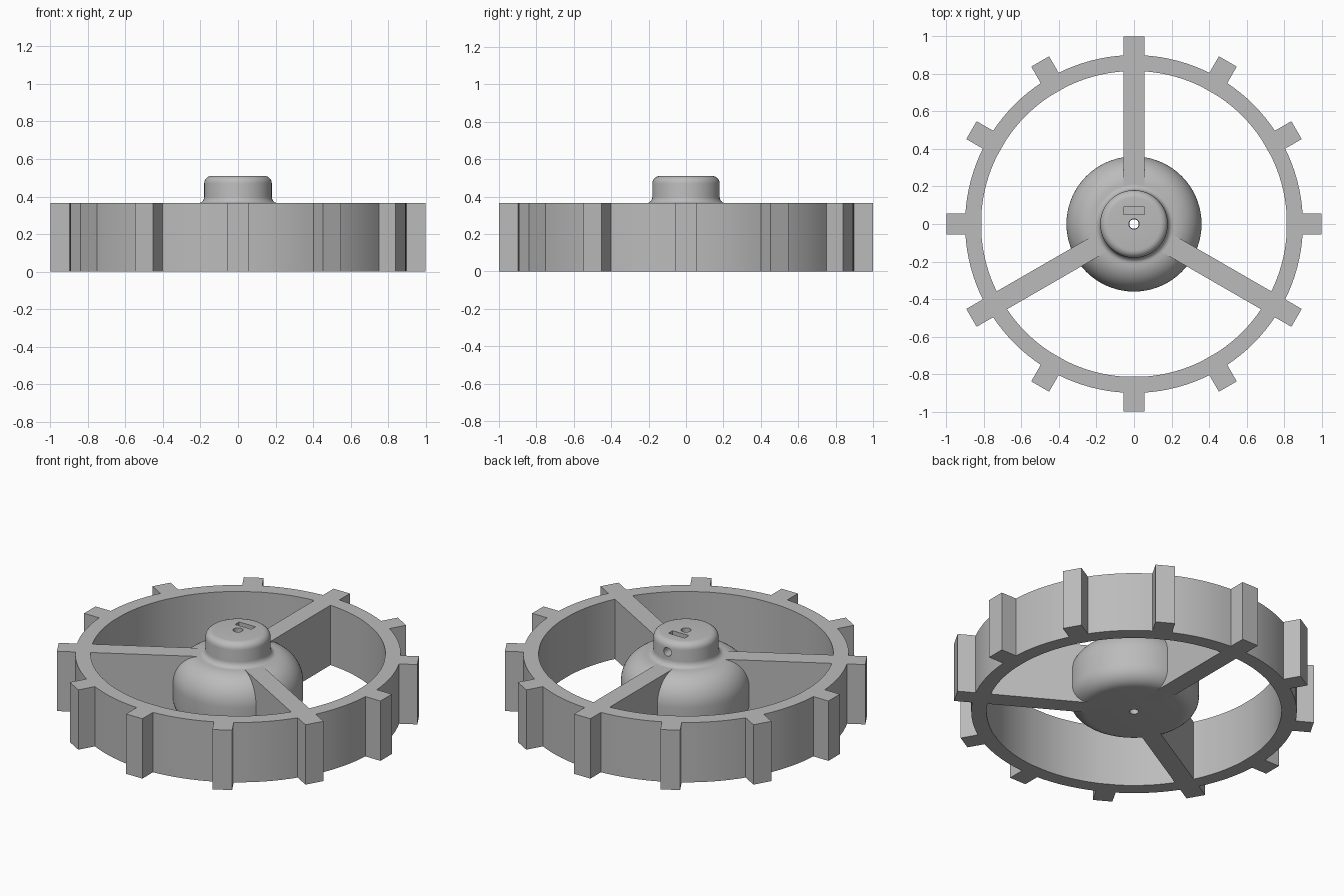
import bpy, bmesh
from math import sin, cos, asin, pi, radians
from mathutils import Matrix, Vector

cube = bpy.data.objects.get("Cube")
if cube:
    bpy.data.objects.remove(cube, do_unlink=True)

HEIGHT = 0.365          # rim, tread and spoke height
R_OUT, R_IN = 0.9, 0.815
HALF = 0.055            # half width of a tooth or spoke
TEETH = 12

grey = bpy.data.materials.new("grey plastic")
grey.use_nodes = True
grey.diffuse_color = (0.5, 0.5, 0.5, 1)
grey.node_tree.nodes["Principled BSDF"].inputs["Base Color"].default_value = (0.5, 0.5, 0.5, 1)


def finish(name, bm):
    bmesh.ops.recalc_face_normals(bm, faces=bm.faces)
    mesh = bpy.data.meshes.new(name)
    bm.to_mesh(mesh)
    bm.free()
    mesh.materials.append(grey)
    obj = bpy.data.objects.new(name, mesh)
    bpy.context.collection.objects.link(obj)
    return obj


def smooth(obj):
    bpy.ops.object.select_all(action='DESELECT')
    obj.select_set(True)
    bpy.context.view_layer.objects.active = obj
    bpy.ops.object.shade_smooth_by_angle(angle=radians(30))


def box(name, lo, hi):
    lo, hi = Vector(lo), Vector(hi)
    bm = bmesh.new()
    bmesh.ops.create_cube(bm, size=1)
    bmesh.ops.scale(bm, vec=hi - lo, verts=bm.verts)
    bmesh.ops.translate(bm, vec=(lo + hi) / 2, verts=bm.verts)
    return finish(name, bm)


def arc(cr, cz, rr, rz, start, end, steps):
    """Points of an elliptical arc in the (radius, height) plane."""
    angles = [radians(start + (end - start) * i / steps) for i in range(steps + 1)]
    return [(cr + rr * cos(a), cz + rz * sin(a)) for a in angles]


# Rim: a ring with one segment under each tooth, pulled out to form the tread
half_angle = asin(HALF / R_OUT)
gap = 2 * pi / TEETH - 2 * half_angle
steps = 8
bm = bmesh.new()
rings = []
for t in range(TEETH):
    base = 2 * pi * t / TEETH
    for a in [base - half_angle] + [base + half_angle + gap * i / steps for i in range(steps)]:
        rings.append([bm.verts.new((r * cos(a), r * sin(a), z))
                      for r, z in ((R_OUT, 0), (R_OUT, HEIGHT), (R_IN, HEIGHT), (R_IN, 0))])
tooth_faces = []
for i, ring in enumerate(rings):
    after = rings[(i + 1) % len(rings)]
    for k in range(4):
        n = (k + 1) % 4
        face = bm.faces.new((ring[k], after[k], after[n], ring[n]))
        if k == 0 and i % (steps + 1) == 0:
            tooth_faces.append(face)
bmesh.ops.recalc_face_normals(bm, faces=bm.faces)
for face in tooth_faces:
    outward = face.normal.copy()
    tip = bmesh.ops.extrude_discrete_faces(bm, faces=[face])["faces"][0]
    bmesh.ops.translate(bm, vec=outward * (1 - R_OUT * cos(half_angle)), verts=tip.verts)
smooth(finish("toothed_rim", bm))

# Spokes
for i, name in enumerate(("back_spoke", "right_spoke", "left_spoke")):
    spoke = box(name, (0.15, -HALF, 0), (R_IN + 0.02, HALF, HEIGHT))
    spoke.data.transform(Matrix.Rotation(pi / 2 + i * 2 * pi / 3, 4, 'Z'))

# Hub: turned body, collar and bore
profile = [(0.025, 0)]
profile += arc(0.265, 0.1, 0.095, 0.1, -90, 0, 8)
profile += arc(0.21, 0.2, 0.15, 0.165, 0, 90, 14)
profile += arc(0.21, 0.4, 0.03, 0.035, 270, 180, 6)[1:]
profile += arc(0.14, 0.47, 0.04, 0.04, 0, 90, 6)
profile += [(0.028, 0.51)]
segments = 72
bm = bmesh.new()
turns = [[bm.verts.new((r * cos(a), r * sin(a), z)) for r, z in profile]
         for a in (2 * pi * s / segments for s in range(segments))]
for s, turn in enumerate(turns):
    after = turns[(s + 1) % segments]
    for k in range(len(profile)):
        n = (k + 1) % len(profile)
        bm.faces.new((turn[k], after[k], after[n], turn[n]))
hub = finish("hub", bm)

# Nut slot and set-screw hole in the collar
slot = box("slot_cutter", (-HALF, 0.05, 0.4), (HALF, 0.09, 0.6))
bm = bmesh.new()
bmesh.ops.create_cone(bm, cap_ends=True, segments=24, radius1=0.026, radius2=0.026, depth=0.25)
bmesh.ops.rotate(bm, matrix=Matrix.Rotation(pi / 2, 3, 'X'), verts=bm.verts)
bmesh.ops.translate(bm, vec=(0, 0.13, 0.445), verts=bm.verts)
screw = finish("screw_hole_cutter", bm)
bpy.context.view_layer.objects.active = hub
for cutter in (slot, screw):
    cutter.hide_render = True
    mod = hub.modifiers.new("cut", 'BOOLEAN')
    mod.operation = 'DIFFERENCE'
    mod.solver = 'EXACT'
    mod.object = cutter
    bpy.ops.object.modifier_apply(modifier=mod.name)
    bpy.data.objects.remove(cutter, do_unlink=True)
smooth(hub)
